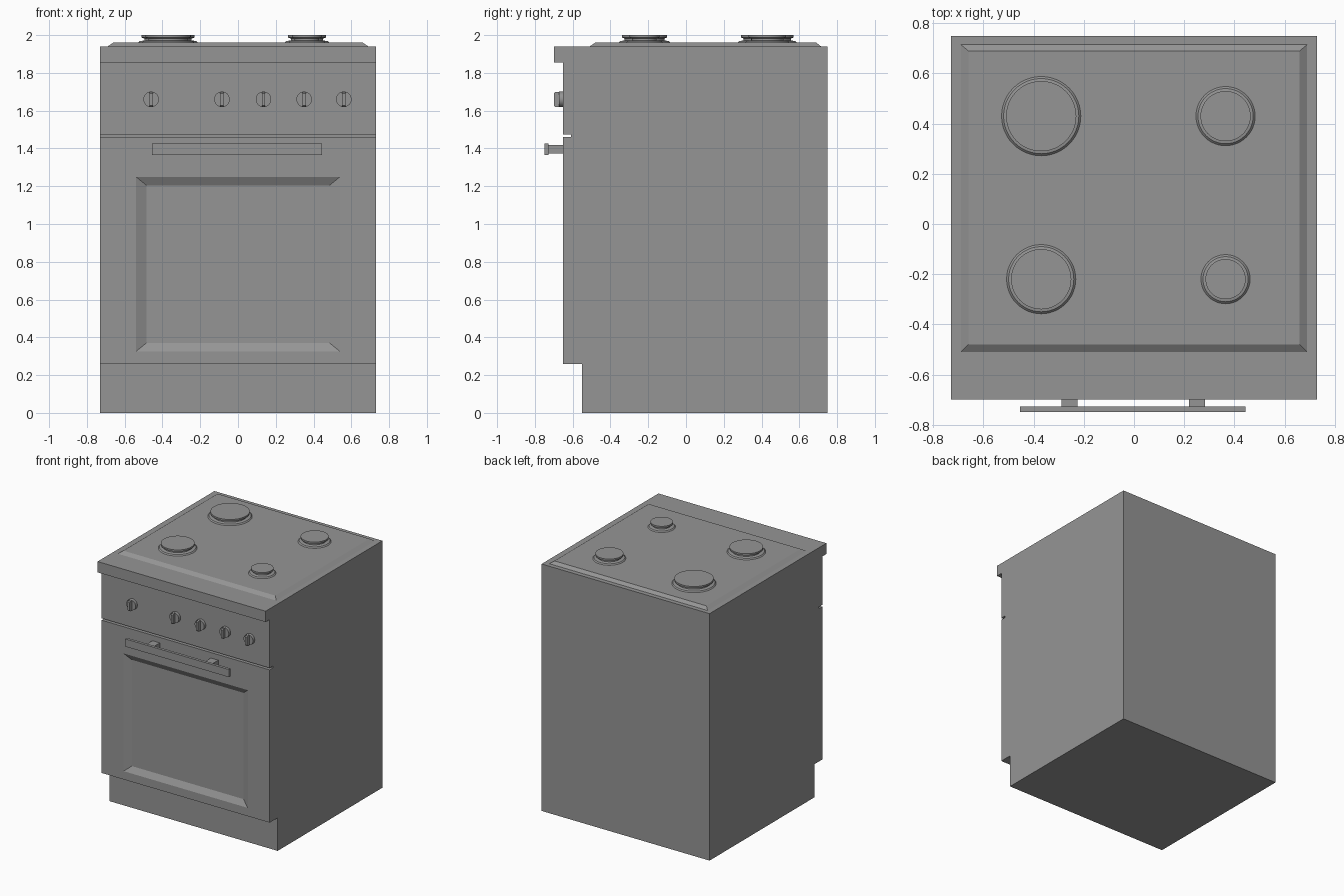
import bpy
import bmesh
import math
from mathutils import Matrix, Vector

old = bpy.data.objects.get("Cube")
if old:
    bpy.data.objects.remove(old, do_unlink=True)

GREY = (0.3, 0.3, 0.3, 1.0)
grey = bpy.data.materials.new("plain grey")
grey.use_nodes = True
grey.diffuse_color = GREY
grey.node_tree.nodes["Principled BSDF"].inputs["Base Color"].default_value = GREY


def finish(name, bm, smooth=False):
    bmesh.ops.recalc_face_normals(bm, faces=bm.faces)
    mesh = bpy.data.meshes.new(name)
    bm.to_mesh(mesh)
    bm.free()
    mesh.materials.append(grey)
    obj = bpy.data.objects.new(name, mesh)
    bpy.context.collection.objects.link(obj)
    if smooth:
        bpy.ops.object.select_all(action="DESELECT")
        obj.select_set(True)
        bpy.context.view_layer.objects.active = obj
        bpy.ops.object.shade_smooth_by_angle(angle=math.radians(30))
    return obj


def add_box(bm, x, y, z):
    """Box from (low, high) pairs along each axis."""
    size = Vector((x[1] - x[0], y[1] - y[0], z[1] - z[0]))
    mid = Vector((sum(x), sum(y), sum(z))) / 2
    matrix = Matrix.Translation(mid) @ Matrix.Diagonal((*size, 1))
    return bmesh.ops.create_cube(bm, size=1, matrix=matrix)["verts"]


def inset_rect(bm, face, axis, u, v, level):
    """Inset a face to the rectangle u by v, at the given level on axis."""
    bmesh.ops.inset_individual(bm, faces=[face], thickness=0.02)
    a, b = [i for i in range(3) if i != axis]
    mid = face.calc_center_median()
    for vert in face.verts:
        vert.co[a] = u[vert.co[a] > mid[a]]
        vert.co[b] = v[vert.co[b] > mid[b]]
        vert.co[axis] = level


# Body: side outline with toe kick, door gap and worktop lip
HALF = 0.73
outline = [(0.75, 0), (-0.55, 0), (-0.55, 0.26), (-0.65, 0.26), (-0.65, 1.46),
           (-0.61, 1.46), (-0.61, 1.475), (-0.65, 1.475), (-0.65, 1.855),
           (-0.70, 1.855), (-0.70, 1.94), (0.75, 1.94)]
bm = bmesh.new()
side = bm.faces.new([bm.verts.new((-HALF, y, z)) for y, z in outline])
ext = bmesh.ops.extrude_face_region(bm, geom=[side])["geom"]
bmesh.ops.translate(bm, vec=(2 * HALF, 0, 0),
                    verts=[g for g in ext if isinstance(g, bmesh.types.BMVert)])
bmesh.ops.recalc_face_normals(bm, faces=bm.faces)
bm.faces.ensure_lookup_table()

# Door panel recess and raised hob plate
door = max((f for f in bm.faces if f.normal.y < -0.9), key=lambda f: f.calc_area())
hob = max((f for f in bm.faces if f.normal.z > 0.9), key=lambda f: f.calc_area())
inset_rect(bm, door, 1, (-0.54, 0.54), (0.325, 1.25), -0.65)
inset_rect(bm, door, 1, (-0.485, 0.485), (0.37, 1.205), -0.625)
inset_rect(bm, hob, 2, (-0.69, 0.69), (-0.51, 0.715), 1.94)
inset_rect(bm, hob, 2, (-0.66, 0.66), (-0.48, 0.69), 1.96)
finish("cooker_body", bm)


# Hotplates: flared foot, narrow neck and flat disc
def hotplate(name, x, y, r, sides=48):
    profile = [(r + 0.02, 1.958), (r + 0.01, 1.968), (r - 0.015, 1.972),
               (r - 0.015, 1.982), (r, 1.987), (r, 2.0)]
    bm = bmesh.new()
    rings = []
    for rad, z in profile:
        ring = bmesh.ops.create_circle(
            bm, segments=sides, radius=rad,
            matrix=Matrix.Translation((x, y, z)))["verts"]
        rings.append(ring)
    for low, high in zip(rings, rings[1:]):
        for i in range(sides):
            j = (i + 1) % sides
            bm.faces.new((low[i], low[j], high[j], high[i]))
    bm.faces.new(rings[-1])
    finish(name, bm, smooth=True)


hotplate("hotplate_back_right", -0.37, 0.43, 0.14)
hotplate("hotplate_back_left", 0.365, 0.43, 0.10)
hotplate("hotplate_front_right", -0.37, -0.22, 0.12)
hotplate("hotplate_front_left", 0.365, -0.22, 0.08)

# Control knobs: round base with an upright grip
KNOB_Z = 1.66
for n, x in enumerate((-0.46, -0.085, 0.135, 0.35, 0.56), 1):
    bm = bmesh.new()
    bmesh.ops.create_cone(
        bm, cap_ends=True, segments=32, radius1=0.041, radius2=0.041, depth=0.025,
        matrix=Matrix.Translation((x, -0.66, KNOB_Z)) @ Matrix.Rotation(math.pi / 2, 4, "X"))
    grip = add_box(bm, (x - 0.009, x + 0.009), (-0.70, -0.66),
                   (KNOB_Z - 0.04, KNOB_Z + 0.04))
    edges = [e for e in bm.edges if all(v in grip and v.co.y < -0.69 for v in e.verts)
             and abs(e.verts[0].co.z - e.verts[1].co.z) < 0.01]
    bmesh.ops.bevel(bm, geom=edges, offset=0.008, segments=1, affect="EDGES")
    finish(f"knob_{n}", bm, smooth=True)

# Door handle: flat bar on two posts
bm = bmesh.new()
add_box(bm, (-0.455, 0.445), (-0.75, -0.728), (1.365, 1.425))
finish("handle_bar", bm)
for name, x in (("handle_post_right", -0.257), ("handle_post_left", 0.252)):
    bm = bmesh.new()
    add_box(bm, (x - 0.032, x + 0.032), (-0.73, -0.648), (1.373, 1.417))
    finish(name, bm)
